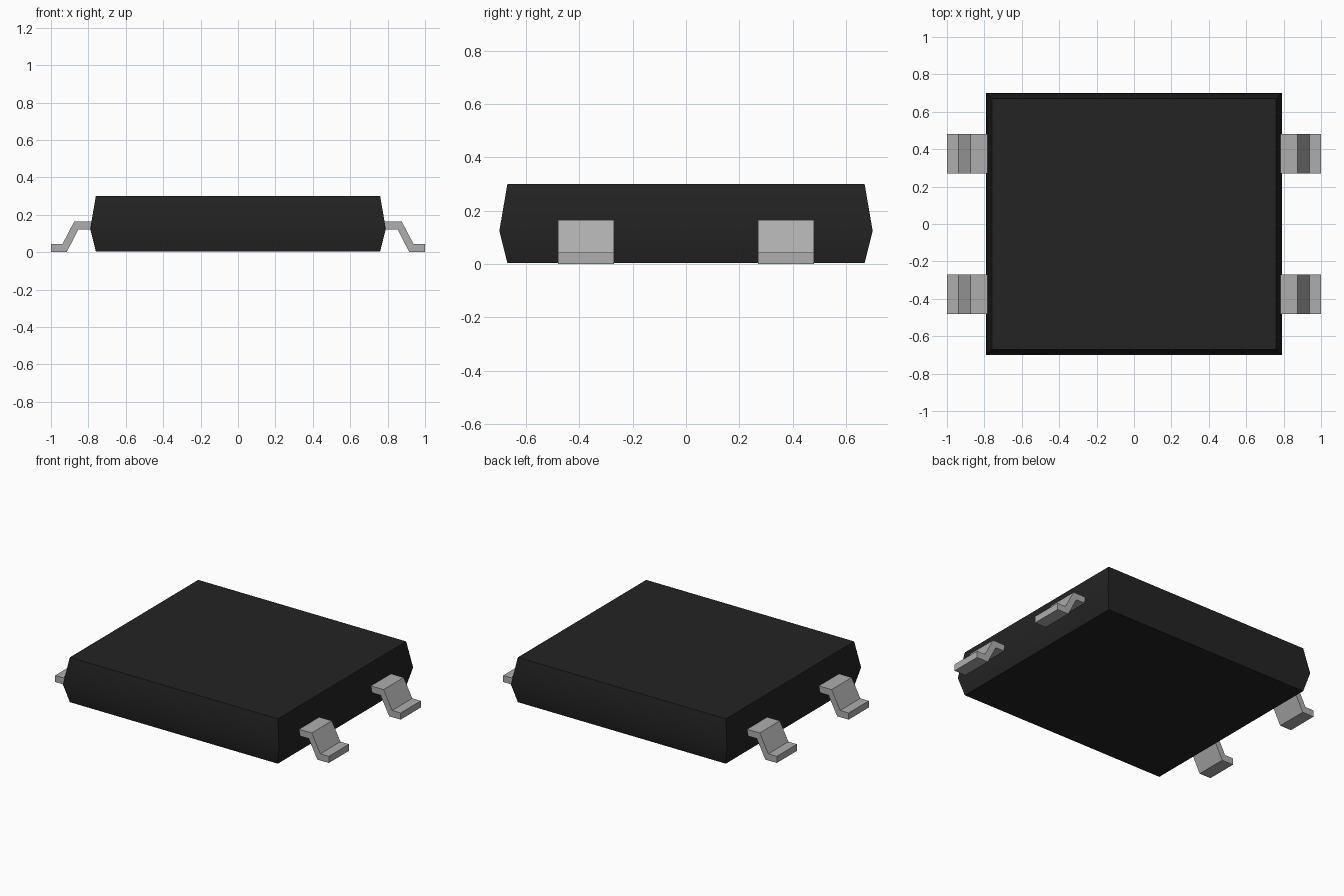
import bpy
import bmesh
import math

cube = bpy.data.objects.get("Cube")
if cube:
    bpy.data.objects.remove(cube, do_unlink=True)


def material(name, value):
    m = bpy.data.materials.new(name)
    m.use_nodes = True
    colour = (value, value, value, 1)
    m.diffuse_color = colour
    m.node_tree.nodes["Principled BSDF"].inputs["Base Color"].default_value = colour
    return m


def loft(name, rings, mat):
    """Join equal-length closed rings of points and cap both ends."""
    bm = bmesh.new()
    loops = [[bm.verts.new(p) for p in ring] for ring in rings]
    for a, b in zip(loops, loops[1:]):
        for i in range(len(a)):
            j = (i + 1) % len(a)
            bm.faces.new((a[i], a[j], b[j], b[i]))
    bm.faces.new(loops[0][::-1])
    bm.faces.new(loops[-1])
    bmesh.ops.recalc_face_normals(bm, faces=bm.faces)
    mesh = bpy.data.meshes.new(name)
    bm.to_mesh(mesh)
    bm.free()
    mesh.materials.append(mat)
    obj = bpy.data.objects.new(name, mesh)
    bpy.context.collection.objects.link(obj)
    return obj


black = material("black plastic", 0.017)
metal = material("grey metal", 0.42)

# Moulded body: bottom, widest parting line and top
half_x, half_y, draft = 0.79, 0.7, 0.03


def rectangle(inset, z):
    x, y = half_x - inset, half_y - inset
    return [(-x, -y, z), (x, -y, z), (x, y, z), (-x, y, z)]


body = loft("package_body", [rectangle(draft, 0.004), rectangle(0, 0.125),
                             rectangle(draft, 0.3)], black)
bpy.ops.object.select_all(action='DESELECT')
body.select_set(True)
bpy.context.view_layer.objects.active = body
bpy.ops.object.shade_smooth_by_angle(angle=math.radians(30))

# Gull-wing leads: one bent strip profile, extruded across its width
profile = [(0.76, 0.122), (0.853, 0.122), (0.916, 0), (1, 0),
           (1, 0.044), (0.938, 0.044), (0.875, 0.165), (0.76, 0.165)]
for side, sx in (("left", 1), ("right", -1)):
    for end, y0 in (("front", -0.48), ("back", 0.27)):
        loft(f"{side}_{end}_lead",
             [[(sx * x, y, z) for x, z in profile] for y in (y0, y0 + 0.21)],
             metal)
